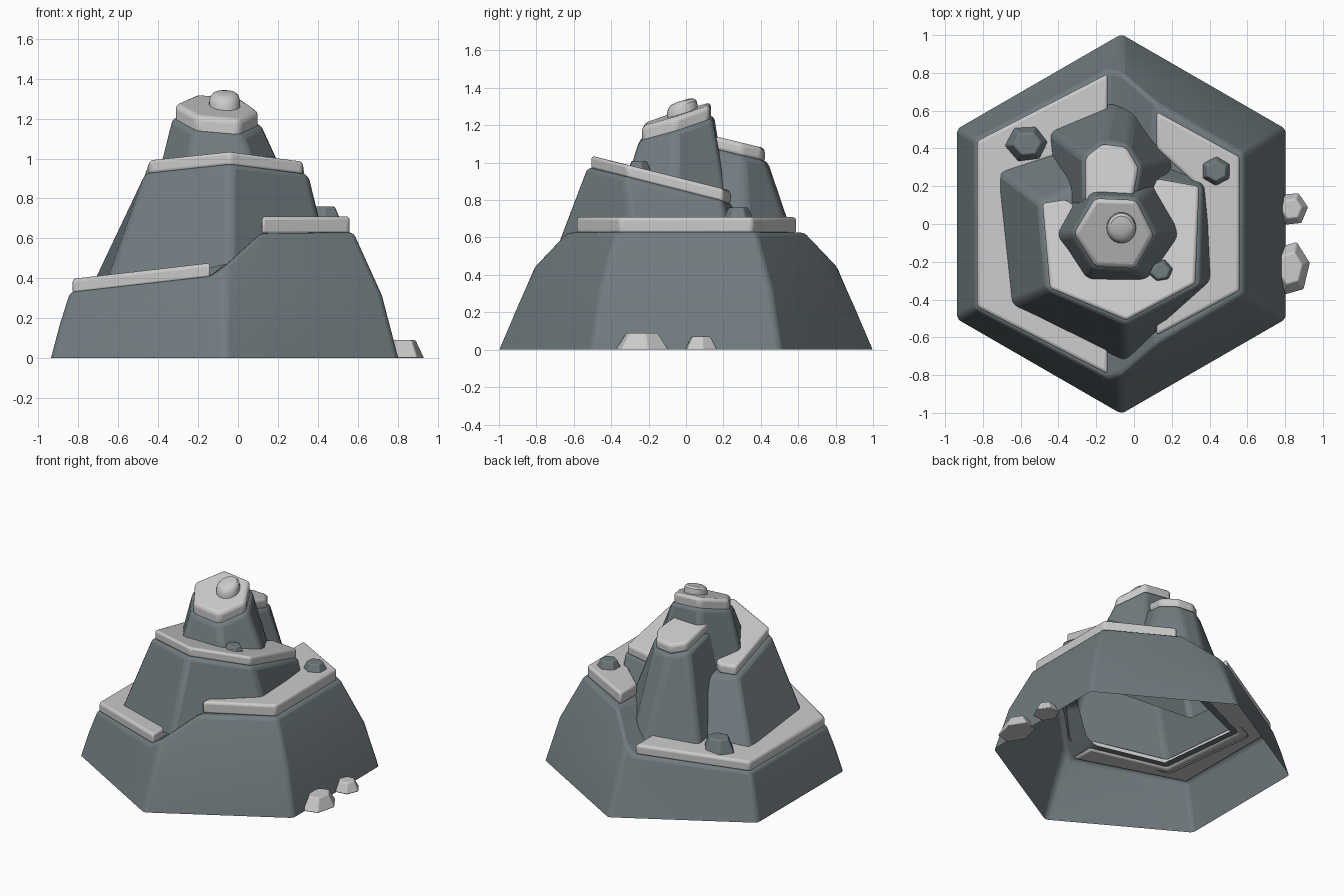
import bpy, bmesh
from math import sin, cos, pi, radians

if "Cube" in bpy.data.objects:
    bpy.data.objects.remove(bpy.data.objects["Cube"])

rock = bpy.data.materials.new("rock_grey")
rock.diffuse_color = (0.165, 0.20, 0.215, 1)
rock.use_nodes = True
rock.node_tree.nodes["Principled BSDF"].inputs["Base Color"].default_value = rock.diffuse_color
CX = -0.067


def loft(name, rings, top=True, bottom=False, bevel=0.03, mat=None):
    """Skin a stack of equal-length closed rings, optionally capped."""
    bm = bmesh.new()
    vs = [[bm.verts.new(p) for p in r] for r in rings]
    n = len(rings[0])
    for a, b in zip(vs, vs[1:]):
        for i in range(n):
            j = (i + 1) % n
            bm.faces.new((a[i], a[j], b[j], b[i]))
    if top:
        bm.faces.new(vs[-1])
    if bottom:
        bm.faces.new(vs[0][::-1])
    bmesh.ops.recalc_face_normals(bm, faces=bm.faces)
    me = bpy.data.meshes.new(name)
    bm.to_mesh(me)
    bm.free()
    ob = bpy.data.objects.new(name, me)
    bpy.context.collection.objects.link(ob)
    if mat:
        me.materials.append(mat)
    if bevel:
        m = ob.modifiers.new("bevel", 'BEVEL')
        m.width, m.segments = bevel, 3
        m.limit_method, m.angle_limit = 'ANGLE', radians(28)
    bpy.ops.object.select_all(action='DESELECT')
    ob.select_set(True)
    bpy.context.view_layer.objects.active = ob
    bpy.ops.object.shade_smooth_by_angle(angle=radians(30))
    return ob


def drape(pts, zf, dz=0.0):
    return [(x, y, zf(x, y) + dz) for x, y in pts]


def slab(name, pts, zf, thick, bevel=0.018, sink=0.01):
    """Snow sheet of even thickness lying on a surface."""
    return loft(name, [drape(pts, zf, -sink), drape(pts, zf, thick)],
                bottom=True, bevel=bevel)


def scaled(pts, s, c):
    return [(c[0] + (x - c[0]) * s, c[1] + (y - c[1]) * s) for x, y in pts]


def ledge_z(x, y=0):
    if x < -0.14:
        return 0.33 + (x + 0.83) * 0.116
    if x < 0.12:
        return 0.41 + (x + 0.14) * 0.846
    return 0.63


# Hexagonal base: low left ledge, ramp, high right ledge, open underneath
def base_ring(radii, level):
    half = []
    for r, x in zip(radii, (-9, -0.14, CX, 0.12, 9)):
        x = max(CX - 0.866 * r, min(CX + 0.866 * r, x))
        half.append((x, r - abs(x - CX) * 0.577))
    zs = [0.33, 0.41, 0.46, 0.63, 0.63]
    front = [(x, -y, z * level) for (x, y), z in zip(half, zs)]
    back = [(x, y, z * level) for (x, y), z in zip(half, zs)]
    return front + back[::-1]


inner = scaled([(-0.66, -0.43), (-0.14, -0.65), (CX, -0.67), (0.12, -0.55), (0.41, -0.28),
                (0.36, 0.22), (0.12, 0.42), (CX, 0.48), (-0.14, 0.48), (-0.73, 0.28)],
               0.86, (-0.15, -0.08))
loft("base_rock", [base_ring((1.005,) * 5, 0),
                   base_ring((0.955, 0.92, 0.905, 0.91, 0.91), 0.5),
                   base_ring((0.895, 0.86, 0.80, 0.745, 0.745), 1),
                   drape(inner, ledge_z)], top=False, bevel=0.022, mat=rock)

# Snow on both ledges
slab("left_ledge_snow", [(-0.14, -0.795), (-0.83, -0.44), (-0.83, 0.44), (-0.14, 0.795),
                         (-0.14, 0.46), (-0.69, 0.26), (-0.63, -0.41), (-0.14, -0.62)],
     ledge_z, 0.067)
slab("right_ledge_snow", [(0.12, -0.59), (0.56, -0.355), (0.56, 0.355), (0.12, 0.595),
                          (0.12, 0.40), (0.34, 0.20), (0.38, -0.27), (0.12, -0.48)],
     ledge_z, 0.08)


# Middle tier with a top that slopes down to the back
def mid_z(x, y):
    return 0.975 - 0.25 * (y + 0.51)


mid_low = [(-0.755, 0.31), (-0.675, -0.44), (-0.04, -0.725), (0.43, -0.29),
           (0.38, 0.23), (-0.1, 0.50)]
mid_top = [(-0.50, 0.12), (-0.465, -0.345), (-0.04, -0.53), (0.35, -0.33),
           (0.365, 0.20), (-0.1, 0.28)]
loft("middle_rock", [drape(mid_low, ledge_z, -0.02), drape(mid_top, mid_z)], mat=rock)
slab("middle_snow", [(-0.485, 0.11), (-0.445, -0.34), (-0.04, -0.51), (0.325, -0.315),
                     (0.345, 0.20), (0.12, 0.24), (0.05, 0.05), (-0.25, 0.05), (-0.36, 0.13)],
     mid_z, 0.063)


# Back peak
def back_z(x, y):
    return 1.075 - 0.24 * (y - 0.16)


back_low = [(-0.45, 0.49), (-0.12, 0.64), (0.0, 0.62), (0.27, 0.34), (0.22, 0.05), (-0.41, 0.10)]
back_top = [(-0.27, 0.36), (-0.17, 0.44), (-0.03, 0.42), (0.04, 0.30), (0.0, 0.08), (-0.27, 0.08)]
loft("back_peak_rock", [[(x, y, 0.42) for x, y in back_low], drape(back_top, back_z)], mat=rock)
slab("back_peak_snow", scaled(back_top, 0.91, (-0.135, 0.27)), back_z, 0.065, 0.022)


# Main peak with a top tilted towards the front
def peak_z(x, y):
    return 1.19 + 0.31 * (y + 0.05) - 0.07 * (x + 0.1)


peak_low = [(-0.43, -0.06), (-0.26, -0.32), (0.10, -0.32), (0.28, -0.06), (0.11, 0.23), (-0.27, 0.23)]
peak_top = [(-0.335, -0.05), (-0.215, -0.24), (0.015, -0.25), (0.12, -0.06), (0.02, 0.14), (-0.215, 0.15)]
loft("main_peak_rock", [drape(peak_low, mid_z, -0.03), drape(peak_top, peak_z)], mat=rock)
slab("main_peak_snow", scaled(peak_top, 0.93, (-0.1, -0.05)), peak_z, 0.07, 0.025, 0.03)

# Rounded snow knob on the summit
knob = [[(-0.067 + 0.078 * k * cos(2 * pi * i / 24),
          -0.02 + 0.082 * k * sin(2 * pi * i / 24),
          1.235 + h + 0.3 * 0.08 * k * sin(2 * pi * i / 24)) for i in range(24)]
        for k, h in ((1, 0), (1, 0.05), (0.93, 0.075), (0.75, 0.09), (0.4, 0.097))]
loft("summit_knob", knob, bottom=True, bevel=0)


# Loose stones: small tapered six-sided lumps
def stone(name, x, y, z, rx, ry, h, turn=0.3, mat=None):
    rings = [[(x + rx * k * cos(turn + i * pi / 3), y + ry * k * sin(turn + i * pi / 3), z + dz)
              for i in range(6)] for k, dz in ((1, 0), (0.6, h))]
    loft(name, rings, bottom=True, bevel=0.008, mat=mat)


stone("left_stone", -0.565, 0.425, 0.40, 0.125, 0.11, 0.11, 0.1, rock)
stone("right_stone", 0.435, 0.28, 0.68, 0.095, 0.09, 0.08, 0.5, rock)
stone("front_stone", 0.14, -0.25, 0.93, 0.085, 0.075, 0.08, 0.2, rock)
stone("large_pebble", 0.828, -0.235, 0, 0.108, 0.15, 0.09, 0.2)
stone("small_pebble", 0.835, 0.08, 0, 0.09, 0.095, 0.07, 0.1)
